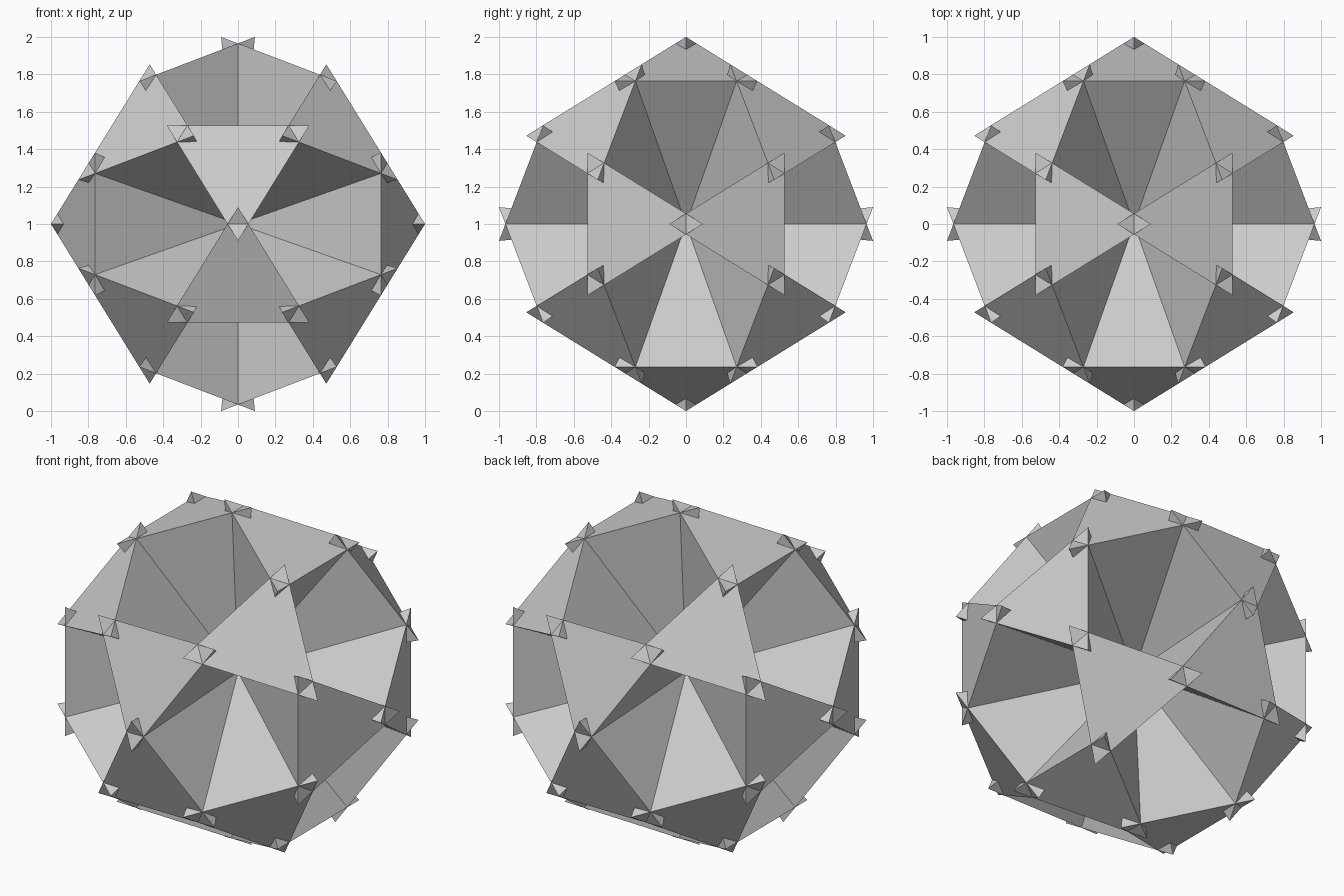
import bpy, bmesh
from mathutils import Vector

if "Cube" in bpy.data.objects:
    bpy.data.objects.remove(bpy.data.objects["Cube"])

PHI = (1 + 5 ** 0.5) / 2
FACE_DIST = 0.902     # distance of each triangle from the centre
FACE_RADIUS = 0.441   # centre of triangle to its tip
MID = Vector((0, 0, 1))

# Guide icosahedron: gives the 20 triangle directions
guide = bmesh.new()
for a in (-1, 1):
    for b in (-PHI, PHI):
        for co in ((0, a, b), (a, b, 0), (b, 0, a)):
            guide.verts.new(co)
bmesh.ops.convex_hull(guide, input=guide.verts)

# Twenty triangular pyramids, all with their points at the centre;
# the oversized bases cross at their tips and leave five-sided hollows
bm = bmesh.new()
for face in guide.faces:
    c = face.calc_center_median()
    base = []
    for v in face.verts:
        outward = (c - v.co).normalized()
        base.append(bm.verts.new(MID + c.normalized() * FACE_DIST + outward * FACE_RADIUS))
    apex = bm.verts.new(MID)
    bm.faces.new(base)
    for i in range(3):
        bm.faces.new((base[i], apex, base[(i + 1) % 3]))
bmesh.ops.recalc_face_normals(bm, faces=bm.faces)
guide.free()

mesh = bpy.data.meshes.new("crossed_pyramid_ball")
bm.to_mesh(mesh)
bm.free()
ball = bpy.data.objects.new("crossed_pyramid_ball", mesh)
bpy.context.collection.objects.link(ball)
